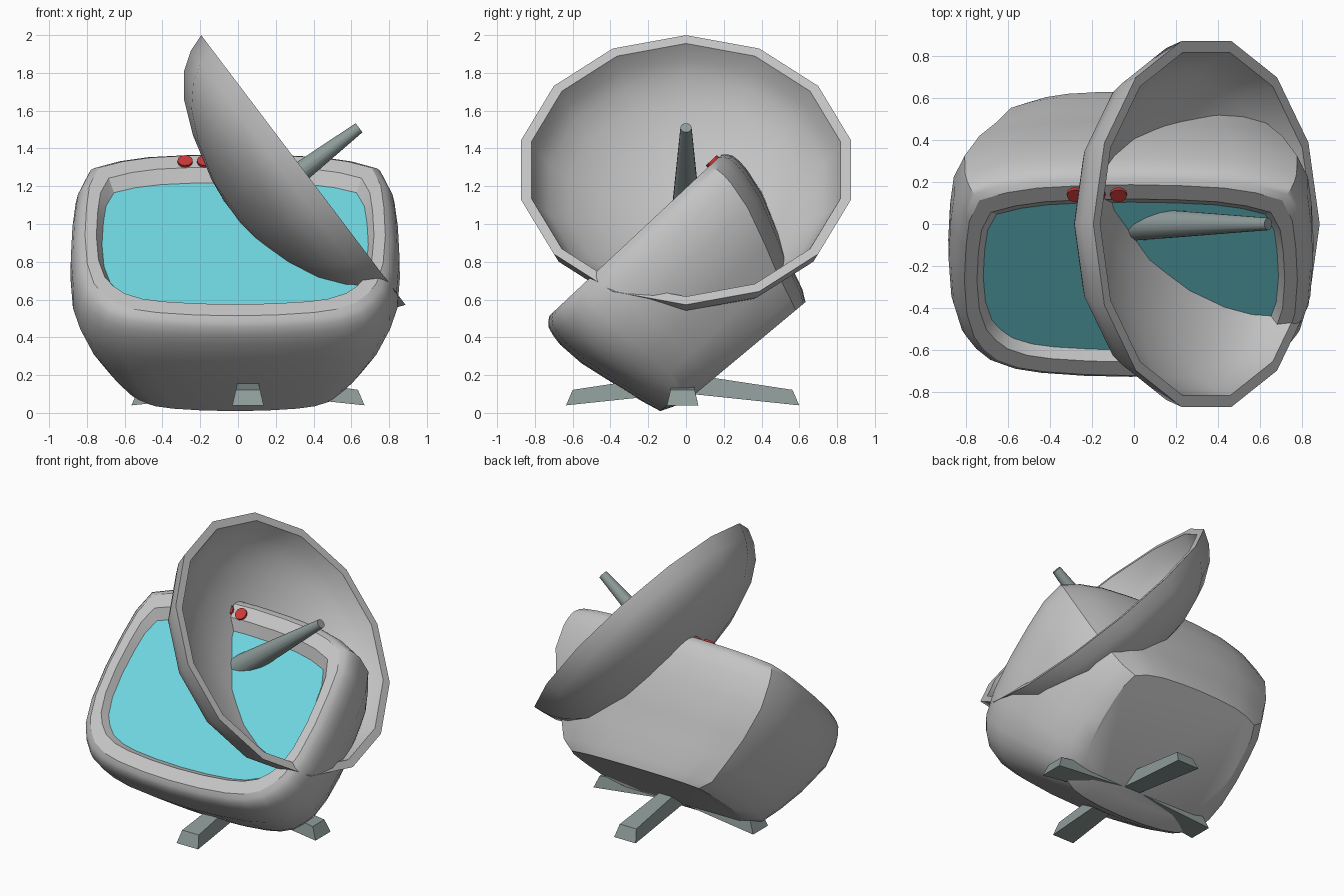
import bpy, bmesh
from math import sin, cos, pi, radians
from mathutils import Matrix, Vector

cube = bpy.data.objects.get("Cube")
if cube:
    bpy.data.objects.remove(cube, do_unlink=True)


def material(name, rgb):
    m = bpy.data.materials.new(name)
    m.use_nodes = True
    m.diffuse_color = (*rgb, 1)
    m.node_tree.nodes["Principled BSDF"].inputs["Base Color"].default_value = (*rgb, 1)
    return m


SHELL = material("light grey", (0.55, 0.55, 0.55))
GLASS = material("cyan", (0.16, 0.67, 0.74))
METAL = material("green grey", (0.27, 0.33, 0.32))
RED = material("red", (0.6, 0.04, 0.04))


def frame(a, b, c, origin):
    """Matrix whose axes are a, b, c, placed at origin."""
    m = Matrix((a, b, c)).transposed().to_4x4()
    m.translation = Vector(origin)
    return m


def loft(name, rings, mats, matrix, smooth=True):
    """Skin a list of rings and cap both ends; the last cap takes the last material."""
    bm = bmesh.new()
    rows = [[bm.verts.new(p) for p in ring] for ring in rings]
    n = len(rows[0])
    for r0, r1 in zip(rows, rows[1:]):
        for i in range(n):
            j = (i + 1) % n
            bm.faces.new((r0[i], r0[j], r1[j], r1[i]))
    bm.faces.new(rows[0][::-1])
    bm.faces.new(rows[-1]).material_index = len(mats) - 1
    bmesh.ops.transform(bm, matrix=matrix, verts=bm.verts)
    bmesh.ops.recalc_face_normals(bm, faces=bm.faces)
    me = bpy.data.meshes.new(name)
    bm.to_mesh(me)
    bm.free()
    for m in mats:
        me.materials.append(m)
    ob = bpy.data.objects.new(name, me)
    bpy.context.collection.objects.link(ob)
    if smooth:
        bpy.ops.object.select_all(action="DESELECT")
        ob.select_set(True)
        bpy.context.view_layer.objects.active = ob
        bpy.ops.object.shade_smooth_by_angle(angle=radians(30))
    return ob


def circle(r, z, sides):
    return [(r * cos(2 * pi * i / sides), r * sin(2 * pi * i / sides), z)
            for i in range(sides)]


# Tilted set frame: across, up the screen, out of the screen
set_frame = frame((1, 0, 0), (0, 0.73, 0.683), (0, -0.683, 0.73), (-0.015, 0, 0))

# Rounded outline, mirrored from its left side; the lower corners are rounder
side = [(0, -1), (0.27, -0.99), (0.52, -0.96), (0.67, -0.92), (0.8, -0.84),
        (0.88, -0.73), (0.94, -0.6), (0.985, -0.35), (1, 0), (0.99, 0.35),
        (0.97, 0.62), (0.91, 0.835), (0.75, 0.915), (0.56, 0.965), (0.3, 0.99), (0, 1)]
outline = side + [(-x, y) for x, y in side[-2:0:-1]]


def body_ring(depth, width, height, centre, tilt=0):
    return [(x * width, centre + y * height, depth - y * tilt) for x, y in outline]


# Body, rim, recess and screen
body = [(0.02, 0.54, 0.415, 0.448, 0.024), (0.078, 0.63, 0.495, 0.402, 0.022),
        (0.21, 0.71, 0.538, 0.408), (0.36, 0.795, 0.59, 0.42),
        (0.57, 0.872, 0.657, 0.432), (0.72, 0.87, 0.678, 0.438),
        (0.78, 0.858, 0.676, 0.442), (0.825, 0.84, 0.667, 0.444),
        (0.85, 0.82, 0.65, 0.446), (0.87, 0.795, 0.624, 0.447),
        (0.87, 0.735, 0.533, 0.445), (0.82, 0.705, 0.483, 0.427)]
loft("body_and_screen", [body_ring(*b) for b in body], [SHELL, GLASS], set_frame)

# Row of buttons on the upper rim
for place, x in (("right", -0.265), ("middle", -0.162), ("left", -0.059)):
    loft(place + "_button", [circle(0.04, 0.86, 12), circle(0.04, 0.885, 12)], [RED],
         set_frame @ Matrix.Translation((x, 1.012, 0)))

# Dish: outer bowl, flat lip, inner bowl
dish_frame = frame((0.604, 0, -0.797), (0, 1, 0), (0.797, 0, 0.604), (0.346, 0, 1.286))
dish = [(0.12, -0.434), (0.25, -0.419), (0.5, -0.355), (0.68, -0.278), (0.8, -0.185),
        (0.862, -0.095), (0.895, 0), (0.84, 0), (0.805, -0.09), (0.745, -0.17),
        (0.64, -0.253), (0.46, -0.342), (0.2, -0.412)]
loft("dish", [circle(r, h, 14) for r, h in dish], [SHELL], dish_frame)

# Receiver rod along the dish axis
loft("receiver_rod", [circle(0.085, -0.49, 14), circle(0.03, 0.37, 14)], [METAL], dish_frame)


# Cross stand: four tapering legs sloping down from the hub
def leg_ring(y, bottom, top, low, high, lean):
    return [(-low, y, bottom), (low, y, bottom),
            (high, y - lean, top), (-high, y - lean, top)]


for i, place in enumerate(("back", "right", "front", "left")):
    rings = [leg_ring(0, 0.105, 0.21, 0.06, 0.045, 0),
             leg_ring(0.617, 0.04, 0.122, 0.083, 0.064, 0.035)]
    loft(place + "_leg", rings, [METAL],
         Matrix.Translation((0.053, -0.018, 0)) @ Matrix.Rotation(i * pi / 2, 4, "Z"),
         smooth=False)
